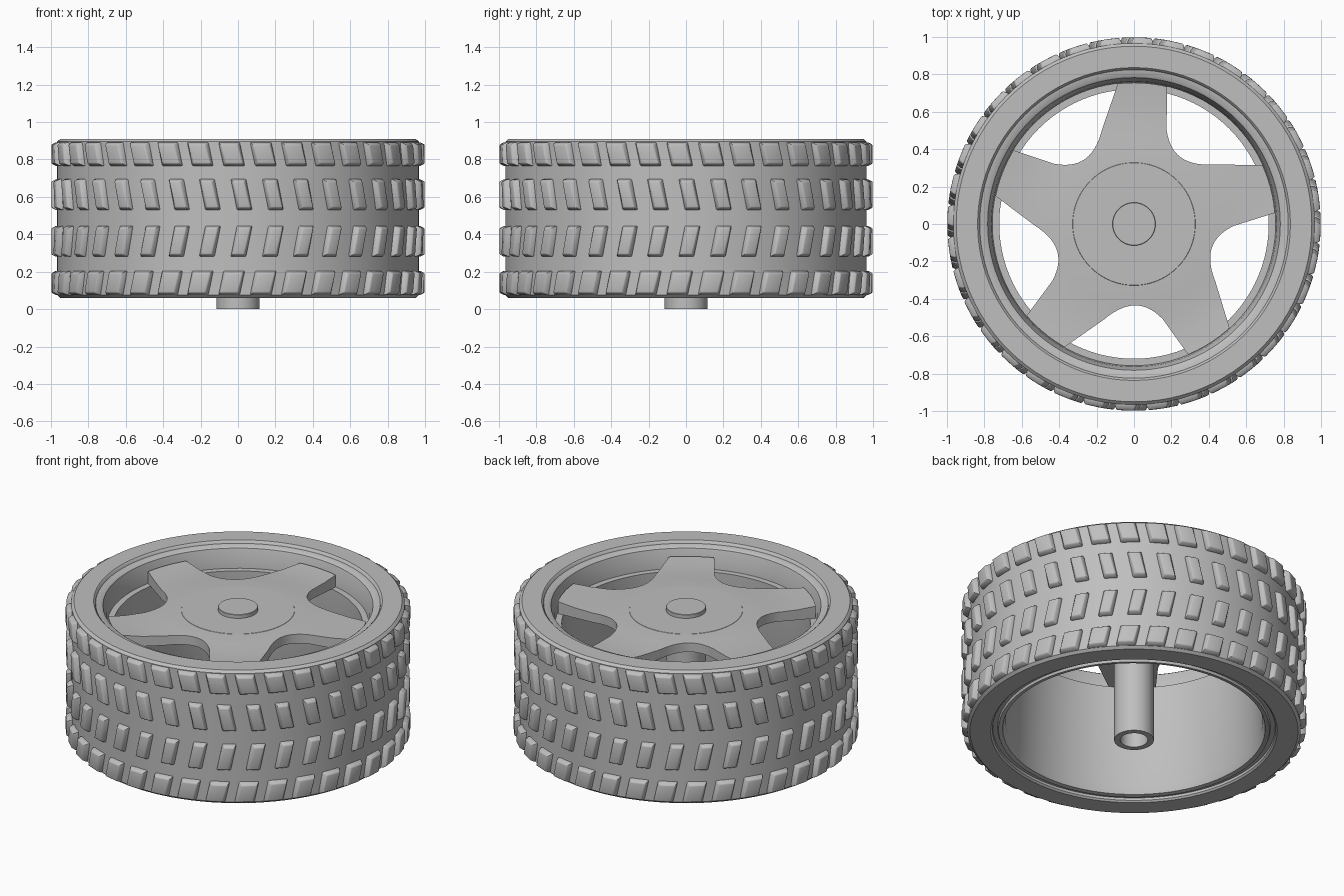
import bpy, bmesh
from math import sin, cos, pi, radians
from mathutils import Matrix, Vector

if "Cube" in bpy.data.objects:
    bpy.data.objects.remove(bpy.data.objects["Cube"], do_unlink=True)

grey = bpy.data.materials.new("plain grey")
grey.use_nodes = True
tint = (0.52, 0.52, 0.52, 1)
grey.diffuse_color = tint
grey.node_tree.nodes["Principled BSDF"].inputs["Base Color"].default_value = tint


def finish(bm, name):
    bmesh.ops.recalc_face_normals(bm, faces=bm.faces)
    mesh = bpy.data.meshes.new(name)
    bm.to_mesh(mesh)
    bm.free()
    mesh.materials.append(grey)
    obj = bpy.data.objects.new(name, mesh)
    bpy.context.collection.objects.link(obj)
    return obj


def activate(obj):
    bpy.ops.object.select_all(action='DESELECT')
    obj.select_set(True)
    bpy.context.view_layer.objects.active = obj


def smooth(obj, angle=30):
    activate(obj)
    bpy.ops.object.shade_smooth_by_angle(angle=radians(angle))


def lathe(name, profile, closed=True, steps=96):
    """Turn a radius/height profile around z; an open one starts and ends on the axis."""
    bm = bmesh.new()
    verts = [bm.verts.new((r, 0, z)) for r, z in profile]
    ends = verts[1:] + verts[:1] if closed else verts[1:]
    edges = [bm.edges.new(pair) for pair in zip(verts, ends)]
    bmesh.ops.spin(bm, geom=verts + edges, axis=(0, 0, 1), cent=(0, 0, 0),
                   angle=2 * pi, steps=steps, use_duplicate=False)
    bmesh.ops.remove_doubles(bm, verts=bm.verts, dist=0.0001)
    return finish(bm, name)


# Tyre body with chamfered shoulders
smooth(lathe("tyre", [(.83, .06), (.95, .06), (.966, .075), (.966, .895), (.95, .91),
                      (.836, .91), (.828, .903), (.82, .88), (.815, .86), (.815, .11),
                      (.82, .07)]))

# Stepped rim and its barrel, with a ledge under the spoke ends
smooth(lathe("rim", [(.824, .893), (.79, .888), (.782, .882), (.763, .82), (.757, .765),
                     (.72, .765), (.72, .72), (.745, .12), (.76, .075), (.785, .07),
                     (.79, .085), (.82, .085)]))

# Hub cap with a central boss
smooth(lathe("hub_cap", [(0, .875), (.113, .875), (.115, .873), (.115, .851), (.327, .851),
                         (.329, .849), (.329, .8), (0, .8)], closed=False))

# Axle tube with a blind hole at the bottom
smooth(lathe("axle_tube", [(0, .82), (.115, .82), (.115, 0), (.08, 0), (.08, .4), (0, .4)],
             closed=False, steps=48))

# Shallow dished spoke plate
spokes = lathe("spokes", [(.3, .85), (.36, .849), (.45, .843), (.55, .836), (.65, .835),
                          (.755, .842), (.755, .765), (.65, .77), (.55, .776), (.45, .785),
                          (.3, .8)])

# Five window cutters with rounded inner corners
bend = [Vector(p) for p in ((-.16, -.51), (-.04, -.41), (.06, -.41), (.155, -.51))]
outline = [Vector((.33, -.755)), Vector((0, -.95)), Vector((-.42, -.692))]
for i in range(15):
    t = i / 14
    weights = ((1 - t) ** 3, 3 * t * (1 - t) ** 2, 3 * t * t * (1 - t), t ** 3)
    outline.append(sum((w * p for w, p in zip(weights, bend)), Vector((0, 0))))
bm = bmesh.new()
for k in range(5):
    turn = Matrix.Rotation(k * 2 * pi / 5, 3, 'Z')
    face = bm.faces.new([bm.verts.new(turn @ Vector((p.x, p.y, .5))) for p in outline])
    top = bmesh.ops.extrude_face_region(bm, geom=[face])["geom"]
    bmesh.ops.translate(bm, vec=(0, 0, .6),
                        verts=[v for v in top if isinstance(v, bmesh.types.BMVert)])
cutter = finish(bm, "window_cutter")
cutter.hide_render = True
cut = spokes.modifiers.new("windows", 'BOOLEAN')
cut.operation, cut.solver, cut.object = 'DIFFERENCE', 'EXACT', cutter
activate(spokes)
bpy.ops.object.modifier_apply(modifier=cut.name)
bpy.data.objects.remove(cutter, do_unlink=True)
smooth(spokes)


def tread_row(name, low, high, width, lean, start):
    """A ring of slanted, tapered blocks around the tyre."""
    count = 36
    bm = bmesh.new()
    for k in range(count):
        mid = start + k * 2 * pi / count
        rings = []
        for radius, inset in ((.95, 0), (.975, .001), (.998, .013)):
            half = width / 2 - inset
            corners = ((-half - lean, low + inset), (half - lean, low + inset),
                       (half + lean, high - inset), (-half + lean, high - inset))
            rings.append([bm.verts.new((radius * cos(mid + a), radius * sin(mid + a), z))
                          for a, z in corners])
        bm.faces.new(rings[0])
        bm.faces.new(rings[-1])
        for a, b in zip(rings, rings[1:]):
            for i in range(4):
                j = (i + 1) % 4
                bm.faces.new((a[i], a[j], b[j], b[i]))
    obj = finish(bm, name)
    bevel = obj.modifiers.new("soft_edges", 'BEVEL')
    bevel.width, bevel.segments = .006, 2
    activate(obj)
    bpy.ops.object.modifier_apply(modifier=bevel.name)
    smooth(obj, 40)


# Four rows of tread, leaning opposite ways above and below the middle
outer, inner = radians(-92), radians(-88.9)
tread_row("lower_shoulder_tread", .075, .205, .118, .014, outer)
tread_row("lower_middle_tread", .28, .445, .085, .017, inner)
tread_row("upper_middle_tread", .53, .695, .085, -.017, inner)
tread_row("upper_shoulder_tread", .765, .892, .118, -.014, outer)
